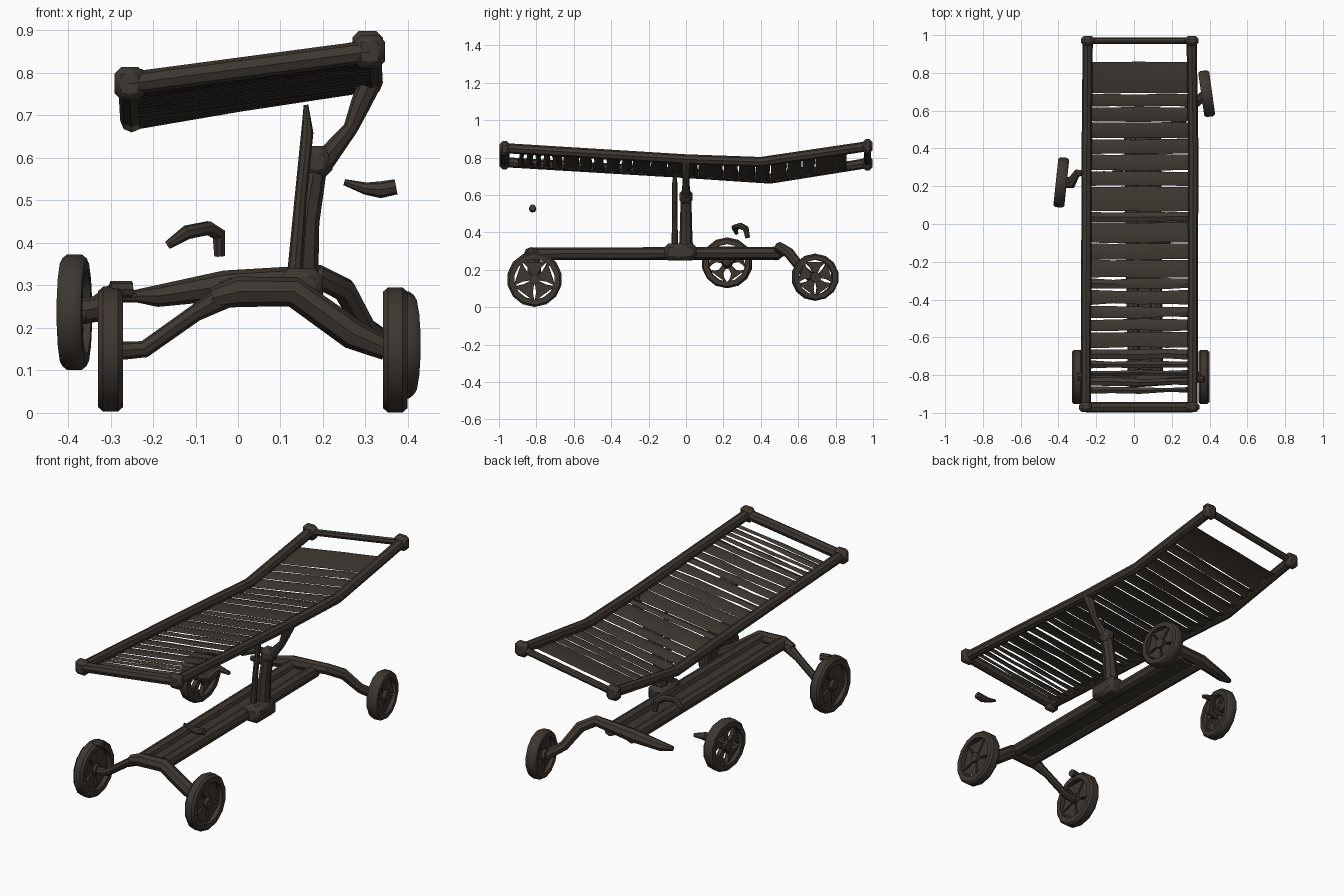
import bpy, bmesh, math, random
from mathutils import Vector, Matrix

random.seed(4)
if "Cube" in bpy.data.objects:
    bpy.data.objects.remove(bpy.data.objects["Cube"], do_unlink=True)

mat = bpy.data.materials.new("dark_brown_metal")
mat.use_nodes = True
colour = (0.048, 0.038, 0.03, 1)
mat.diffuse_color = colour
mat.node_tree.nodes["Principled BSDF"].inputs["Base Color"].default_value = colour


def finish(obj):
    obj.data.materials.clear()
    obj.data.materials.append(mat)
    bpy.ops.object.select_all(action="DESELECT")
    obj.select_set(True)
    bpy.context.view_layer.objects.active = obj
    if obj.type == "CURVE":
        bpy.ops.object.convert(target="MESH")
    bpy.ops.object.shade_smooth_by_angle(angle=math.radians(40))
    return bpy.context.view_layer.objects.active


def tube(name, points, radius, scales=None):
    """Round bar along a path, with optional taper per point."""
    curve = bpy.data.curves.new(name, "CURVE")
    curve.dimensions = "3D"
    curve.bevel_depth = radius
    curve.bevel_resolution = 2
    curve.use_fill_caps = True
    spline = curve.splines.new("POLY")
    spline.points.add(len(points) - 1)
    for i, p in enumerate(points):
        spline.points[i].co = (*p, 1)
        spline.points[i].radius = scales[i] if scales else 1
    obj = bpy.data.objects.new(name, curve)
    bpy.context.collection.objects.link(obj)
    return finish(obj)


def from_bmesh(name, bm):
    bmesh.ops.recalc_face_normals(bm, faces=bm.faces)
    mesh = bpy.data.meshes.new(name)
    bm.to_mesh(mesh)
    bm.free()
    obj = bpy.data.objects.new(name, mesh)
    bpy.context.collection.objects.link(obj)
    return finish(obj)


def block(name, centre, size, bevel=0.012):
    bm = bmesh.new()
    bmesh.ops.create_cube(bm, size=1)
    bmesh.ops.scale(bm, vec=size, verts=bm.verts)
    bmesh.ops.bevel(bm, geom=bm.edges[:], offset=bevel, segments=1, affect="EDGES")
    bmesh.ops.translate(bm, vec=centre, verts=bm.verts)
    return from_bmesh(name, bm)


def lathe(bm, profile, sides, closed):
    """Spin (x, radius) points about the x axis."""
    verts = [bm.verts.new((x, 0, r)) for x, r in profile]
    count = len(verts) if closed else len(verts) - 1
    edges = [bm.edges.new((verts[i], verts[(i + 1) % len(verts)])) for i in range(count)]
    bmesh.ops.spin(bm, geom=verts + edges, cent=(0, 0, 0), axis=(1, 0, 0),
                   angle=math.tau, steps=sides, use_duplicate=False)
    bmesh.ops.remove_doubles(bm, verts=bm.verts, dist=0.0001)


def wheel(name, centre, radius, turn, holes):
    bm = bmesh.new()
    w, inner = 0.029, radius * 0.74
    lathe(bm, [(-w, inner), (-w, radius * .93), (-w * .6, radius), (w * .6, radius),
               (w, radius * .93), (w, inner)], 14, True)
    lathe(bm, [(-w, 0.001), (-w, .028), (w, .028), (w, 0.001)], 10, False)
    # Web of wedge spokes, with small gaps beside the hub
    n = 5
    for i in range(n):
        a, half = math.tau * i / n, math.pi / n
        ring = []
        for x in (-.012, .012):
            for r, spread in ((.02, half * .9), (radius * .45, half * holes),
                              (radius * .62, half * (holes + 1) / 2), (inner + .008, half)):
                for s in (-1, 1):
                    t = a + s * spread
                    ring.append(bm.verts.new((x, r * math.sin(t), r * math.cos(t))))
        for base in (0, 8):
            for k in (0, 2, 4):
                q = base + k
                bm.faces.new([ring[q], ring[q + 1], ring[q + 3], ring[q + 2]])
        for k in (0, 2, 4):
            for s in (0, 1):
                q = k + s
                bm.faces.new([ring[q], ring[q + 2], ring[q + 10], ring[q + 8]])
    bmesh.ops.transform(bm, verts=bm.verts,
                        matrix=Matrix.Translation(centre) @ Matrix.Rotation(turn, 4, "Z"))
    return from_bmesh(name, bm)


# Wheels
wheel("front_right_wheel", (-.30, -.81, .15), .147, 0, .8)
wheel("front_left_wheel", (.37, -.81, .148), .147, 0, .8)
wheel("rear_left_wheel", (.385, .69, .16), .126, math.radians(8), .75)
wheel("rear_right_wheel", (-.385, .22, .237), .136, math.radians(-6), .4)

# Bed frame: two bent rails, end bars and corner blocks
right_rail = [(-.255, -.97, .775), (-.252, 0, .717), (-.25, .45, .687), (-.245, .97, .77)]
left_rail = [(.31, -.97, .85), (.313, 0, .79), (.314, .4, .776), (.305, .97, .86)]
tube("right_rail", right_rail, .027)
tube("left_rail", left_rail, .027)
for end, i, r in (("front", 0, .027), ("rear", -1, .018)):
    tube(end + "_end_bar", [right_rail[i], left_rail[i]], r)
    for side, rail in (("right", right_rail), ("left", left_rail)):
        block(f"{end}_{side}_corner", rail[i], (.072, .052, .078), .016)


def rail_z(rail, y):
    for p, q in zip(rail, rail[1:]):
        if y <= q[1]:
            return p[2] + (q[2] - p[2]) * (y - p[1]) / (q[1] - p[1])
    return rail[-1][2]


# Woven bed straps, with narrow gaps between uneven strips
breaks = [-.9, -.86, -.81, -.77, -.72, -.66, -.57, -.5, -.43, -.345, -.285, -.19, -.1,
          .01, .065, .2, .28, .37, .45, .54, .62, .69, .86]
for n, (y0, y1) in enumerate(zip(breaks, breaks[1:])):
    bm = bmesh.new()
    rows = []
    gap = .011 if y0 < -.3 else .005
    for k in range(5):
        f = k / 4
        x = -.25 + .56 * f
        lo = y0 + random.uniform(0, gap)
        hi = y1 - random.uniform(0, gap)
        row = []
        for y, drop in ((lo, .022), ((lo + hi) / 2, .012), (hi, .022)):
            z = rail_z(right_rail, y) * (1 - f) + rail_z(left_rail, y) * f
            row.append(bm.verts.new((x, y, z - drop)))
        rows.append(row)
    for a, b in zip(rows, rows[1:]):
        for j in (0, 1):
            bm.faces.new([a[j], b[j], b[j + 1], a[j + 1]])
    bmesh.ops.solidify(bm, geom=bm.faces[:], thickness=.014)
    from_bmesh(f"bed_strap_{n + 1}", bm)

# Chassis: twin beams with a plate between
tube("right_beam", [(0, -.83, .285), (-.02, .5, .285)], .033)
tube("left_beam", [(.12, -.8, .285), (.11, .5, .29)], .033)
block("beam_plate", (.055, -.15, .28), (.12, 1.25, .02), .004)

# Front axle arms
tube("front_axle", [(-.06, -.83, .27), (0, -.83, .285), (.13, -.82, .285),
                    (.27, -.81, .185), (.35, -.81, .15)], .036, [.7, 1, 1, 1, .75])
tube("front_right_strut", [(-.02, -.83, .28), (-.1, -.82, .235), (-.22, -.81, .15),
                           (-.29, -.81, .145)], .02, [1.5, 1, 1, 1.1])
tube("front_right_fork", [(-.3, -.81, .29), (-.25, -.8, .29)], .02)

# Rear axle arms
tube("rear_axle", [(-.25, .47, .275), (-.19, .48, .275), (-.03, .5, .3), (.19, .5, .32),
                   (.25, .55, .29), (.3, .62, .2), (.37, .68, .15)],
     .032, [.4, .8, 1.1, .9, .9, .8, .8])
tube("rear_right_stub", [(-.4, .22, .235), (-.33, .22, .245), (-.3, .27, .28),
                         (-.24, .27, .27)], .026, [1.2, 1.2, .8, .4])

# Bed support post with hinge and upper arm
block("post_collar", (.15, -.03, .295), (.1, .17, .09), .02)
tube("post", [(.15, 0, .29), (.16, 0, .45), (.18, 0, .58)], .035, [1.1, .9, .85])
block("post_hinge", (.185, 0, .59), (.075, .07, .075), .02)
tube("upper_arm", [(.2, 0, .59), (.265, 0, .67), (.29, 0, .73), (.313, 0, .78)],
     .022, [1.2, .8, 1.1, 1.2])
tube("post_blade", [(.13, -.06, .29), (.147, -.06, .5), (.163, -.06, .66), (.16, -.06, .725)],
     .018, [1, .8, .8, .3])

# Loose handle pieces
tube("rear_handle", [(-.165, .27, .395), (-.12, .26, .425), (-.07, .29, .435),
                     (-.045, .32, .42), (-.043, .33, .37)], .017, [.6, 1, 1, 1, .8])
tube("front_pedal", [(.25, -.82, .543), (.3, -.82, .528), (.335, -.82, .525),
                     (.372, -.82, .532)], .018, [.4, .8, 1.1, 1])
